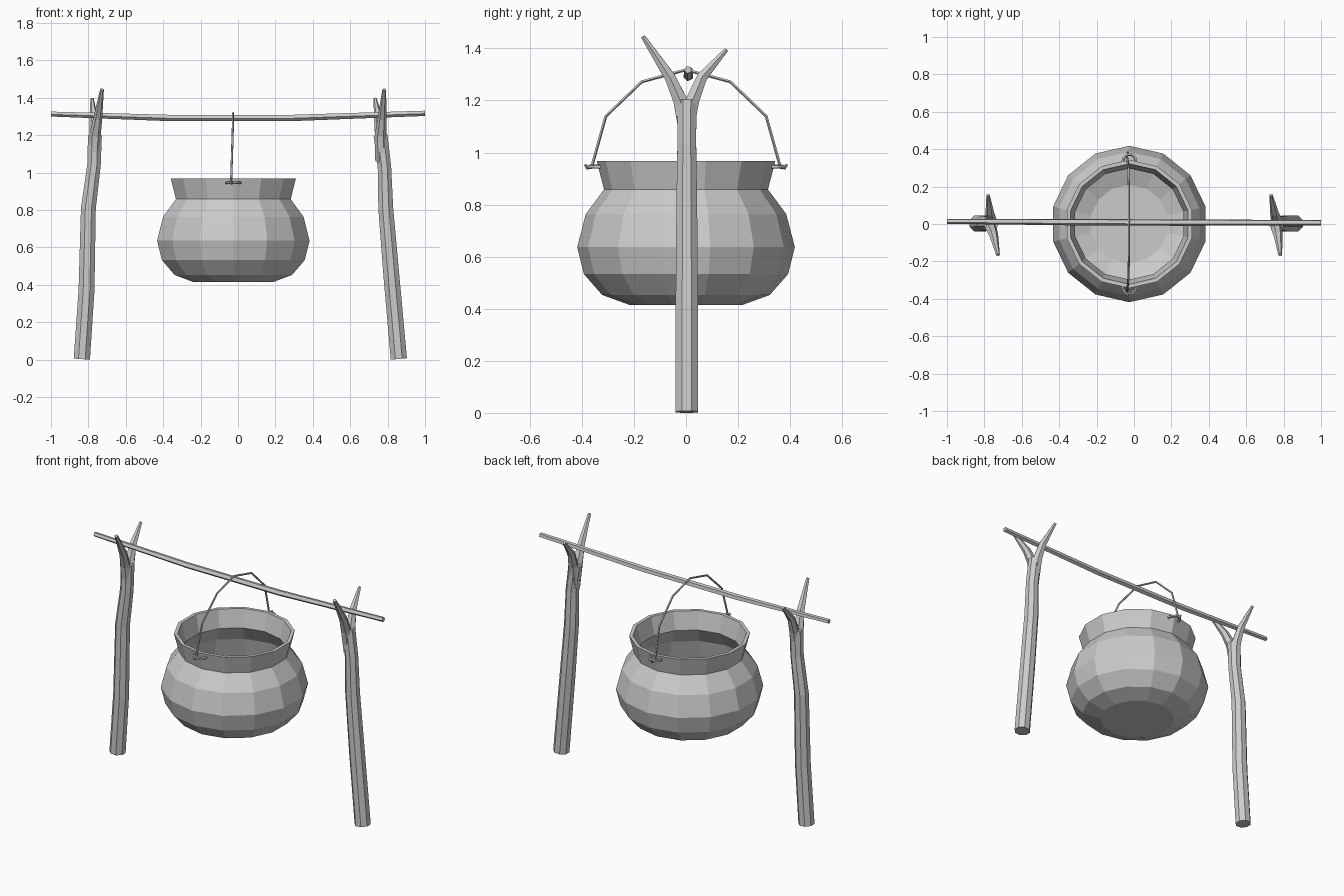
import bpy, bmesh, math
from mathutils import Vector, Matrix

if "Cube" in bpy.data.objects:
    bpy.data.objects.remove(bpy.data.objects["Cube"])


def finish(bm, name):
    bmesh.ops.recalc_face_normals(bm, faces=bm.faces)
    mesh = bpy.data.meshes.new(name)
    bm.to_mesh(mesh)
    bm.free()
    obj = bpy.data.objects.new(name, mesh)
    bpy.context.collection.objects.link(obj)
    return obj


def add_tube(bm, path, radii, sides, turn=0.0):
    """Faceted tapering tube along a path, capped at both ends."""
    pts = [Vector(p) for p in path]
    rings, side = [], None
    for i, p in enumerate(pts):
        t = Vector()
        if i:
            t += (p - pts[i - 1]).normalized()
        if i < len(pts) - 1:
            t += (pts[i + 1] - p).normalized()
        t.normalize()
        if side is None:
            side = t.orthogonal() if abs(t.x) > 0.9 else Vector((1, 0, 0))
        side = (side - t * side.dot(t)).normalized()
        up = t.cross(side)
        ring = []
        for k in range(sides):
            a = turn + 2 * math.pi * k / sides
            ring.append(bm.verts.new(p + radii[i] * (math.cos(a) * side + math.sin(a) * up)))
        rings.append(ring)
    for a, b in zip(rings, rings[1:]):
        for k in range(sides):
            n = (k + 1) % sides
            bm.faces.new((a[k], a[n], b[n], b[k]))
    bm.faces.new(rings[0][::-1])
    bm.faces.new(rings[-1])


def forked_post(name, trunk, fork_x, front_x, back_x):
    bm = bmesh.new()
    # crooked trunk
    path = [(x, 0.003, z) for x, z in trunk] + [(fork_x, 0.003, 1.20)]
    radii = [0.047, 0.046, 0.043, 0.039, 0.040]
    add_tube(bm, path, radii, 8, math.pi / 8)
    # long front prong and shorter back prong
    add_tube(bm, [(fork_x, 0, 1.06), (fork_x, -0.022, 1.20),
                  (fork_x + (front_x - fork_x) * 0.4, -0.062, 1.29), (front_x, -0.165, 1.445)],
             [0.028, 0.031, 0.024, 0.010], 6)
    add_tube(bm, [(fork_x, 0, 1.06), (fork_x, 0.025, 1.20),
                  (fork_x + (back_x - fork_x) * 0.4, 0.062, 1.29), (back_x, 0.155, 1.395)],
             [0.028, 0.030, 0.023, 0.009], 6)
    return finish(bm, name)


forked_post("left_post", [(-0.835, 0.003), (-0.81, 0.37), (-0.80, 0.81), (-0.77, 1.04)],
            -0.765, -0.727, -0.78)
forked_post("right_post", [(0.86, 0.004), (0.82, 0.45), (0.79, 0.81), (0.783, 1.03)],
            0.762, 0.782, 0.733)

# slightly sagging cross pole
bm = bmesh.new()
add_tube(bm, [(-1, 0.015, 1.314), (-0.36, 0.011, 1.293), (0.28, 0.008, 1.293), (1, 0.008, 1.318)],
         [0.014, 0.018, 0.018, 0.015], 5)
finish(bm, "cross_pole")

# cauldron: closed profile spun around z, outside then inside
POT_X = -0.025
profile = [(0, 0.415), (0.218, 0.415), (0.322, 0.453), (0.392, 0.533), (0.418, 0.637),
           (0.385, 0.764), (0.315, 0.858), (0.343, 0.968), (0.322, 0.968), (0.297, 0.858),
           (0.365, 0.758), (0.396, 0.637), (0.372, 0.545), (0.31, 0.475), (0.21, 0.437), (0, 0.437)]
bm = bmesh.new()
vs = [bm.verts.new((0, r, z)) for r, z in profile]
edges = [bm.edges.new(p) for p in zip(vs, vs[1:])]
bmesh.ops.spin(bm, geom=vs + edges, cent=(0, 0, 0), axis=(0, 0, 1),
               angle=2 * math.pi, steps=14)
bmesh.ops.remove_doubles(bm, verts=bm.verts, dist=0.0005)
bmesh.ops.translate(bm, verts=bm.verts, vec=(POT_X, 0, 0))
finish(bm, "cauldron")

# bent wire handle with hooked ends
half = [(-0.027, 0.17, 1.272), (-0.031, 0.308, 1.14), (-0.037, 0.359, 0.957),
        (-0.037, 0.366, 0.942), (-0.034, 0.380, 0.940), (-0.033, 0.387, 0.954)]
path = [(x, -y, z) for x, y, z in reversed(half)] + [(-0.027, 0, 1.318)] + half
bm = bmesh.new()
add_tube(bm, path, [0.006] * len(path), 5)
finish(bm, "wire_handle")

# small eye lugs on the rim, one per side
for name, s in (("front_lug", -1), ("back_lug", 1)):
    bm = bmesh.new()
    eye = [(POT_X + dx, s * y, 0.946) for dx, y in
           ((-0.036, 0.328), (-0.033, 0.350), (-0.014, 0.372),
            (0.014, 0.372), (0.033, 0.350), (0.036, 0.328))]
    add_tube(bm, eye, [0.008] * len(eye), 5)
    finish(bm, name)
